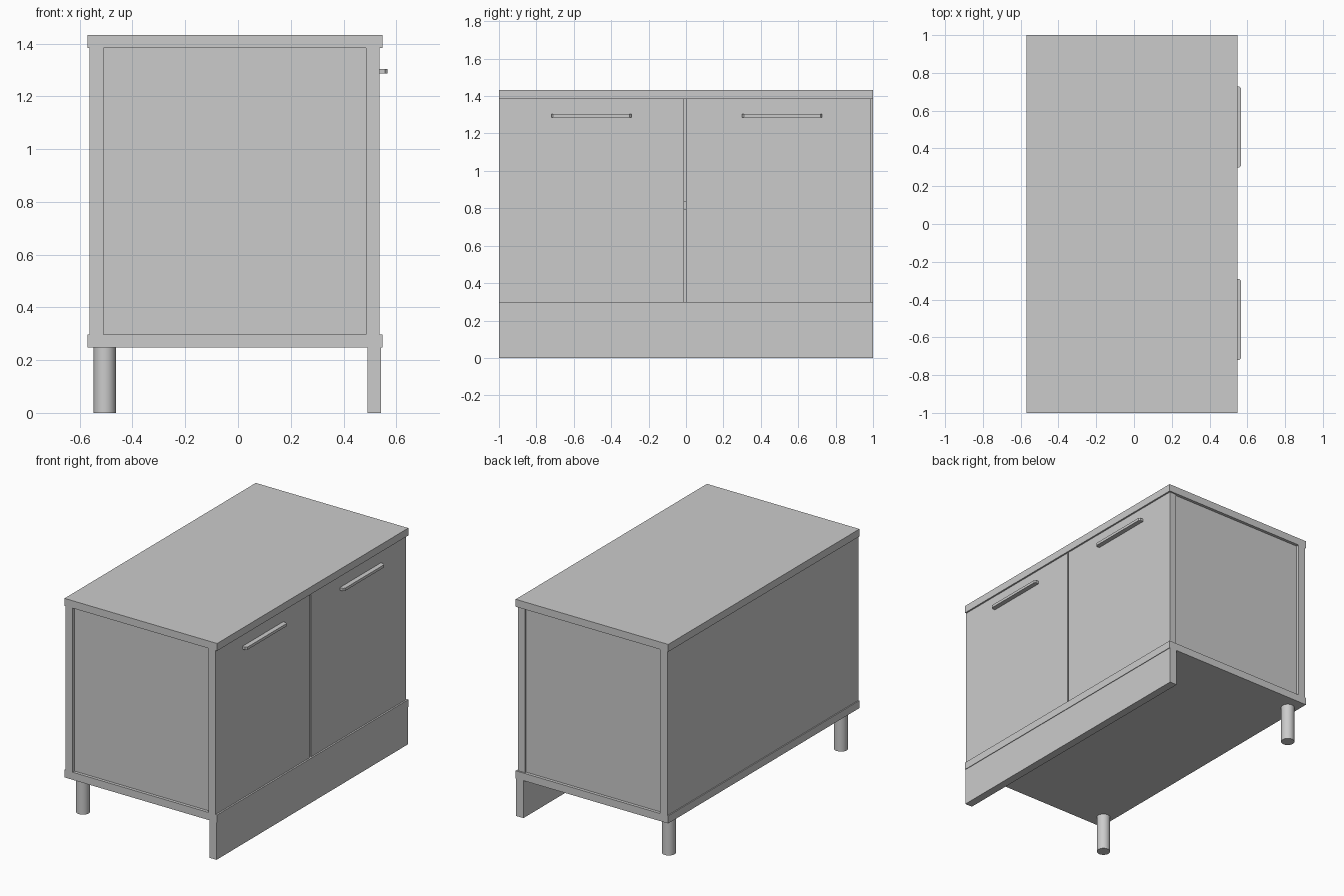
import bpy, bmesh

if "Cube" in bpy.data.objects:
    bpy.data.objects.remove(bpy.data.objects["Cube"])


def box(name, x, y, z):
    """Axis-aligned box from (min, max) ranges."""
    bm = bmesh.new()
    bmesh.ops.create_cube(bm, size=1)
    for v in bm.verts:
        v.co = [r[0] + (c + 0.5) * (r[1] - r[0]) for c, r in zip(v.co, (x, y, z))]
    mesh = bpy.data.meshes.new(name)
    bm.to_mesh(mesh)
    bm.free()
    obj = bpy.data.objects.new(name, mesh)
    bpy.context.collection.objects.link(obj)
    return obj


def handle(name, y0, y1):
    """Bar with chamfered outer corners, extruded upward."""
    x0, x1, z0, z1, c = 0.53, 0.567, 1.286, 1.304, 0.01
    bm = bmesh.new()
    pts = [(x0, y0), (x1 - c, y0), (x1, y0 + c), (x1, y1 - c), (x1 - c, y1), (x0, y1)]
    face = bm.faces.new([bm.verts.new((px, py, z0)) for px, py in pts])
    ext = bmesh.ops.extrude_face_region(bm, geom=[face])["geom"]
    bmesh.ops.translate(bm, vec=(0, 0, z1 - z0),
                        verts=[g for g in ext if isinstance(g, bmesh.types.BMVert)])
    bmesh.ops.recalc_face_normals(bm, faces=bm.faces[:])
    mesh = bpy.data.meshes.new(name)
    bm.to_mesh(mesh)
    bm.free()
    bpy.context.collection.objects.link(bpy.data.objects.new(name, mesh))


BODY_Z = (0.298, 1.384)

# Carcass slabs, back and inner shelf
box("top_slab", (-0.57, 0.547), (-1, 1), (1.384, 1.433))
box("bottom_slab", (-0.57, 0.547), (-1, 1), (0.248, 0.298))
box("back_panel", (-0.563, -0.51), (-1, 1), BODY_Z)
box("shelf", (-0.51, 0.485), (-0.93, 0.93), (0.79, 0.84))

# Recessed side panels
box("side_panel_front", (-0.51, 0.485), (-0.98, -0.93), BODY_Z)
box("side_panel_rear", (-0.51, 0.485), (0.93, 0.98), BODY_Z)

# Doors with a narrow gap, and their handles
for name, y, h in (("left", (-1, -0.011), (-0.72, -0.292)),
                   ("right", (0.0, 0.99), (0.3, 0.728))):
    box("door_" + name, (0.485, 0.536), y, BODY_Z)
    handle("handle_" + name, *h)

# Plinth under the doors
box("plinth", (0.49, 0.543), (-1, 1), (0, 0.248))

# Round legs at the back
for name, y in (("left", -0.9), ("right", 0.9)):
    bpy.ops.mesh.primitive_cylinder_add(vertices=32, radius=0.042, depth=0.248,
                                        location=(-0.505, y, 0.124))
    bpy.context.object.name = "back_leg_" + name
    bpy.ops.object.shade_smooth_by_angle()
